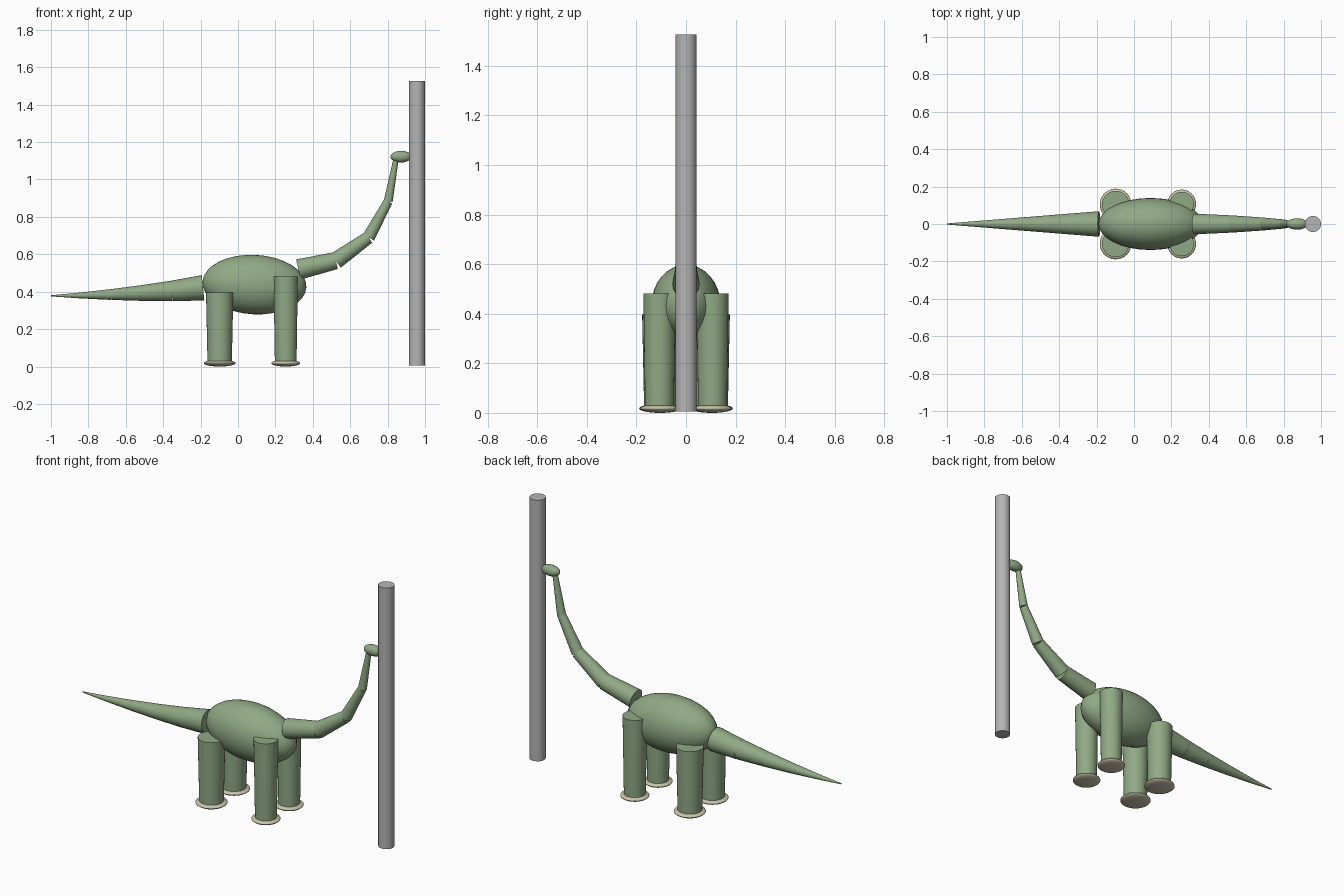
import bpy
import math
from mathutils import Vector

cube = bpy.data.objects.get("Cube")
if cube:
    bpy.data.objects.remove(cube, do_unlink=True)


def make_material(name, color):
    mat = bpy.data.materials.new(name)
    mat.use_nodes = True
    rgba = (*color, 1.0)
    mat.diffuse_color = rgba
    mat.node_tree.nodes["Principled BSDF"].inputs["Base Color"].default_value = rgba
    return mat


green = make_material("sage green", (0.28, 0.40, 0.235))
cream = make_material("cream", (0.58, 0.54, 0.40))
grey = make_material("grey", (0.46, 0.46, 0.46))


def finish(name, mat):
    obj = bpy.context.object
    obj.name = name
    obj.data.materials.append(mat)
    bpy.ops.object.shade_smooth_by_angle(angle=math.radians(40))
    return obj


def tapered(name, start, end, r_start, r_end, mat):
    """Capped cone running from start to end."""
    start, end = Vector(start), Vector(end)
    axis = end - start
    bpy.ops.mesh.primitive_cone_add(
        vertices=32, radius1=r_start, radius2=r_end, depth=axis.length,
        location=(start + end) / 2,
        rotation=axis.to_track_quat("Z", "Y").to_euler())
    return finish(name, mat)


def ellipsoid(name, center, size, mat, tilt=0):
    """Sphere scaled to the given half sizes, tilted about y."""
    bpy.ops.mesh.primitive_uv_sphere_add(
        segments=32, ring_count=16, radius=1, location=center,
        rotation=(0, math.radians(tilt), 0))
    bpy.context.object.scale = size
    return finish(name, mat)


def chain(name, joints):
    """Row of tapered segments; each joint is (x, z, radius)."""
    for i, (a, b) in enumerate(zip(joints, joints[1:]), 1):
        tapered(f"{name}_segment_{i}", (a[0], 0, a[1]), (b[0], 0, b[1]),
                a[2], b[2], green)


# Body and head
ellipsoid("body", (0.088, 0, 0.438), (0.278, 0.139, 0.159), green, tilt=3)
ellipsoid("head", (0.872, 0, 1.122), (0.057, 0.03, 0.031), green)

# Tail and neck
chain("tail", [(-0.187, 0.421, 0.068), (-0.353, 0.404, 0.055),
               (-0.513, 0.393, 0.042), (-0.676, 0.385, 0.029),
               (-0.837, 0.38, 0.016), (-1.0, 0.378, 0.003)])
chain("neck", [(0.323, 0.519, 0.055), (0.523, 0.566, 0.046),
               (0.698, 0.69, 0.034), (0.803, 0.883, 0.024),
               (0.845, 1.11, 0.014)])

# Legs and feet, mirrored across y: x, y, height, top radius, bottom radius, foot radius
for place, x, y, top, r_top, r_bottom, r_foot in (
        ("rear", -0.098, 0.104, 0.397, 0.073, 0.065, 0.085),
        ("front", 0.255, 0.107, 0.482, 0.065, 0.058, 0.077)):
    for side, sign in (("left", 1), ("right", -1)):
        tapered(f"{place}_{side}_leg", (x, sign * y, 0.02),
                (x, sign * y, top), r_bottom, r_top, green)
        ellipsoid(f"{place}_{side}_foot", (x, sign * y, 0.018),
                  (r_foot, r_foot, 0.018), cream)

# Pole
tapered("pole", (0.957, 0, 0.005), (0.957, 0, 1.527), 0.043, 0.043, grey)
